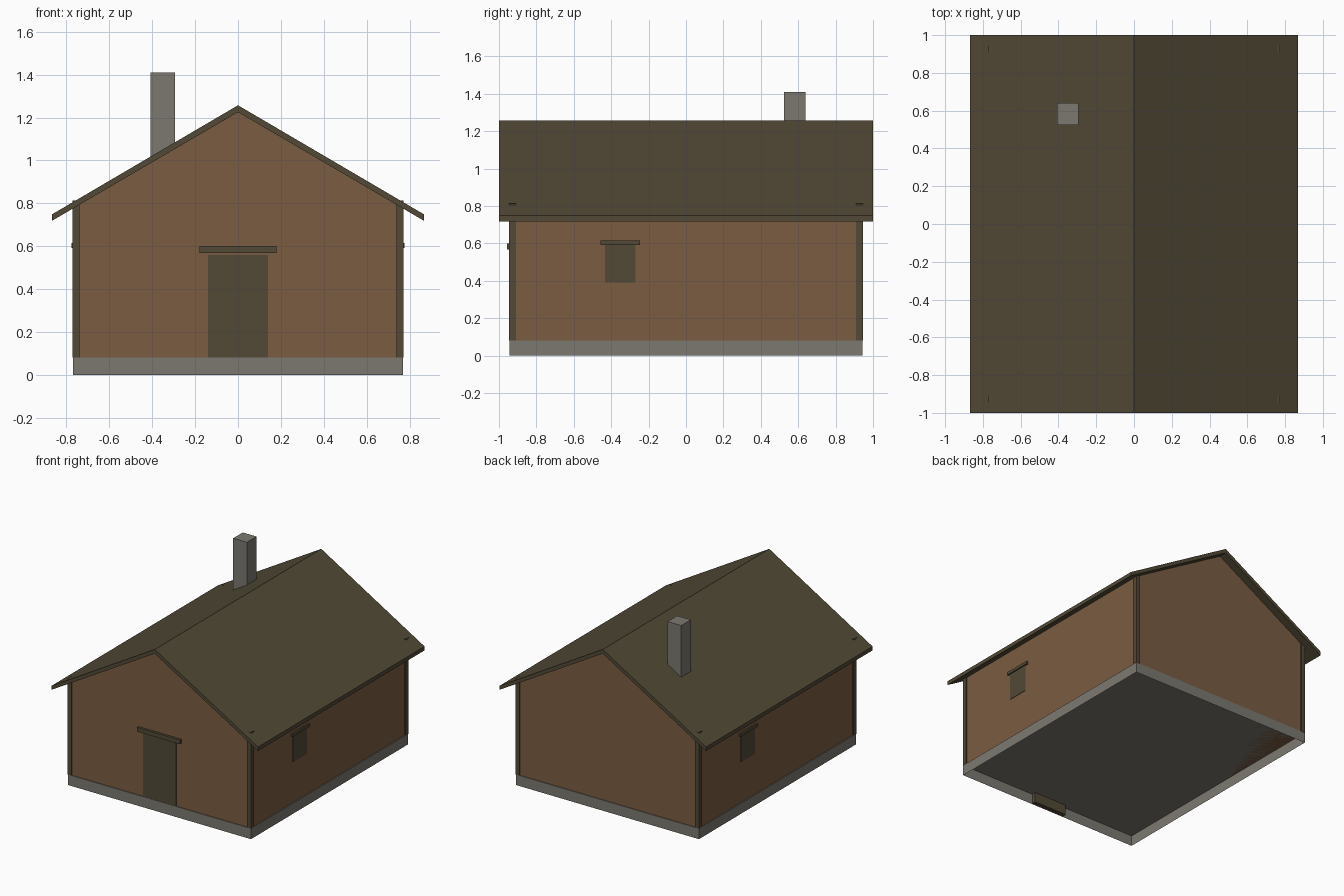
import bpy
import bmesh

cube = bpy.data.objects.get("Cube")
if cube:
    bpy.data.objects.remove(cube, do_unlink=True)


def material(name, rgb):
    m = bpy.data.materials.new(name)
    m.use_nodes = True
    m.diffuse_color = (*rgb, 1)
    bsdf = next(n for n in m.node_tree.nodes if n.type == 'BSDF_PRINCIPLED')
    bsdf.inputs["Base Color"].default_value = (*rgb, 1)
    return m


plaster = material("brown wall", (0.195, 0.107, 0.054))
timber = material("dark timber", (0.084, 0.067, 0.037))
stone = material("grey stone", (0.202, 0.191, 0.162))


def finish(name, bm, mat):
    bmesh.ops.recalc_face_normals(bm, faces=bm.faces)
    mesh = bpy.data.meshes.new(name)
    bm.to_mesh(mesh)
    bm.free()
    mesh.materials.append(mat)
    obj = bpy.data.objects.new(name, mesh)
    bpy.context.collection.objects.link(obj)
    return obj


def box(name, xs, ys, zs, mat, open_bottom=False):
    bm = bmesh.new()
    bmesh.ops.create_cube(bm, size=1)
    for v in bm.verts:
        v.co = [s[0] if c < 0 else s[1] for c, s in zip(v.co, (xs, ys, zs))]
    if open_bottom:
        low = [f for f in bm.faces if all(v.co.z == zs[0] for v in f.verts)]
        bmesh.ops.delete(bm, geom=low, context='FACES_ONLY')
    return finish(name, bm, mat)


def prism(name, profile, half_length, mat):
    """Extrude an x-z profile along y."""
    bm = bmesh.new()
    face = bm.faces.new([bm.verts.new((x, -half_length, z)) for x, z in profile])
    geom = bmesh.ops.extrude_face_region(bm, geom=[face])["geom"]
    for v in geom:
        if isinstance(v, bmesh.types.BMVert):
            v.co.y = half_length
    return finish(name, bm, mat)


# Foundation, hollow underneath
box("foundation", (-0.77, 0.77), (-0.944, 0.944), (0, 0.08), stone, open_bottom=True)

# Gabled walls and roof
prism("walls", [(-0.764, 0.08), (0.764, 0.08), (0.764, 0.785),
                (0, 1.235), (-0.764, 0.785)], 0.938, plaster)
prism("roof", [(-0.868, 0.718), (0, 1.225), (0.868, 0.718),
               (0.868, 0.748), (0, 1.257), (-0.868, 0.748)], 1.0, timber)

# Corner posts, whose tops just break through the roof
for sx, x_side in ((-1, "right"), (1, "left")):
    for sy, y_side in ((-1, "front"), (1, "back")):
        box(f"corner_post_{y_side}_{x_side}", sorted((sx * 0.738, sx * 0.772)),
            sorted((sy * 0.91, sy * 0.946)), (0.08, 0.812), timber)

# Door and lintel
box("door", (-0.14, 0.14), (-0.942, -0.912), (0.005, 0.56), timber)
box("door_lintel", (-0.18, 0.18), (-0.956, -0.92), (0.568, 0.6), timber)

# Windows, placed on opposite halves of the two side walls
for s, side in ((-1, "right"), (1, "left")):
    xs = sorted((s * 0.74, s * 0.768))
    box(f"window_{side}", xs, sorted((-s * 0.434, -s * 0.27)), (0.39, 0.592), timber)
    xs = sorted((s * 0.74, s * 0.777))
    box(f"window_lintel_{side}", xs, sorted((-s * 0.456, -s * 0.246)),
        (0.592, 0.614), timber)

# Chimney
box("chimney", (-0.408, -0.293), (0.525, 0.64), (0.95, 1.41), stone)
